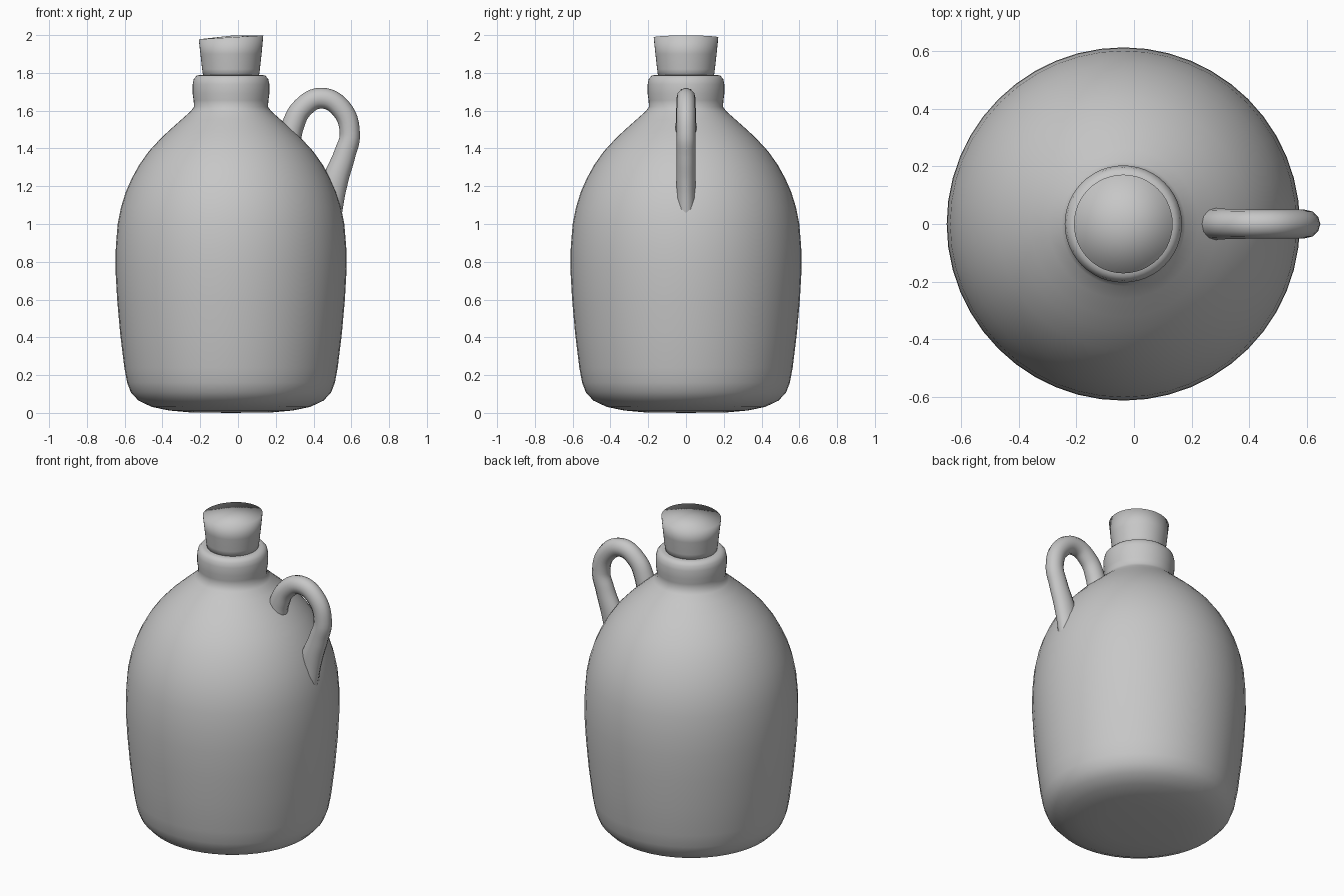
import bpy, bmesh, math

old = bpy.data.objects.get("Cube")
if old:
    bpy.data.objects.remove(old, do_unlink=True)

AXIS_X = -0.037


def make_material(name, rgb):
    mat = bpy.data.materials.new(name)
    mat.use_nodes = True
    mat.diffuse_color = (*rgb, 1)
    mat.node_tree.nodes["Principled BSDF"].inputs["Base Color"].default_value = (*rgb, 1)
    return mat


grey = make_material("plain grey", (0.57, 0.57, 0.57))


def finish(obj, angle):
    bpy.ops.object.select_all(action="DESELECT")
    obj.select_set(True)
    bpy.context.view_layer.objects.active = obj
    bpy.ops.object.shade_smooth_by_angle(angle=math.radians(angle))


def lathe(name, profile, angle, steps=48):
    """Spin a (radius, height) profile, starting and ending on the axis."""
    bm = bmesh.new()
    verts = [bm.verts.new((r, 0, z)) for r, z in profile]
    edges = [bm.edges.new(pair) for pair in zip(verts, verts[1:])]
    bmesh.ops.spin(bm, geom=verts + edges, cent=(0, 0, 0), axis=(0, 0, 1),
                   angle=math.tau, steps=steps)
    bmesh.ops.remove_doubles(bm, verts=bm.verts, dist=0.0005)
    bmesh.ops.recalc_face_normals(bm, faces=bm.faces)
    mesh = bpy.data.meshes.new(name)
    bm.to_mesh(mesh)
    bm.free()
    mesh.materials.append(grey)
    obj = bpy.data.objects.new(name, mesh)
    obj.location.x = AXIS_X
    bpy.context.collection.objects.link(obj)
    finish(obj, angle)
    return obj


# Round-shouldered body flowing into a thick collar around the mouth
lathe("jug_body", [
    (0, 0), (0.22, 0.003), (0.33, 0.013), (0.42, 0.032), (0.49, 0.065),
    (0.53, 0.108), (0.55, 0.16), (0.565, 0.24), (0.587, 0.42), (0.603, 0.6),
    (0.612, 0.76), (0.61, 0.88), (0.6, 1), (0.582, 1.09), (0.557, 1.17),
    (0.526, 1.24), (0.488, 1.31), (0.435, 1.385), (0.37, 1.455), (0.322, 1.5),
    (0.26, 1.555), (0.215, 1.595), (0.196, 1.62), (0.198, 1.655),
    (0.203, 1.69), (0.203, 1.74), (0.197, 1.768), (0.182, 1.785),
    (0.165, 1.789), (0, 1.789)], angle=70)

# Tapered stopper, its domed top cut at a slight slant
stopper = lathe("stopper", [
    (0, 1.77), (0.146, 1.77), (0.153, 1.82), (0.162, 1.9), (0.171, 1.988),
    (0, 1.997)], angle=180)
for v in stopper.data.vertices:
    if v.co.z > 1.95:
        v.co.z += 0.06 * v.co.x

# Looped handle: a swept path of (x, z, thickness), broad where it joins
path = [(0.27, 1.43, 1.1), (0.29, 1.52, 1.08), (0.342, 1.615, 1.02),
        (0.44, 1.666, 1), (0.545, 1.612, 1), (0.592, 1.48, 0.97),
        (0.565, 1.37, 1.05), (0.512, 1.22, 1.25), (0.477, 1.05, 1.3)]
curve = bpy.data.curves.new("handle", "CURVE")
curve.dimensions = "3D"
curve.resolution_u = 6
curve.bevel_depth = 0.055
curve.bevel_resolution = 4
curve.use_fill_caps = True
spline = curve.splines.new("BEZIER")
spline.bezier_points.add(len(path) - 1)
for point, (x, z, radius) in zip(spline.bezier_points, path):
    point.co = (x, 0, z)
    point.radius = radius
    point.handle_left_type = point.handle_right_type = "AUTO"
curve.materials.append(grey)
handle = bpy.data.objects.new("handle", curve)
bpy.context.collection.objects.link(handle)
bpy.ops.object.select_all(action="DESELECT")
handle.select_set(True)
bpy.context.view_layer.objects.active = handle
bpy.ops.object.convert(target="MESH")
handle = bpy.context.view_layer.objects.active
# Flatten the section sideways, more towards the lower end
for v in handle.data.vertices:
    v.co.y *= 0.92 - 0.8 * min(max(1.45 - v.co.z, 0), 0.25)
finish(handle, 50)
